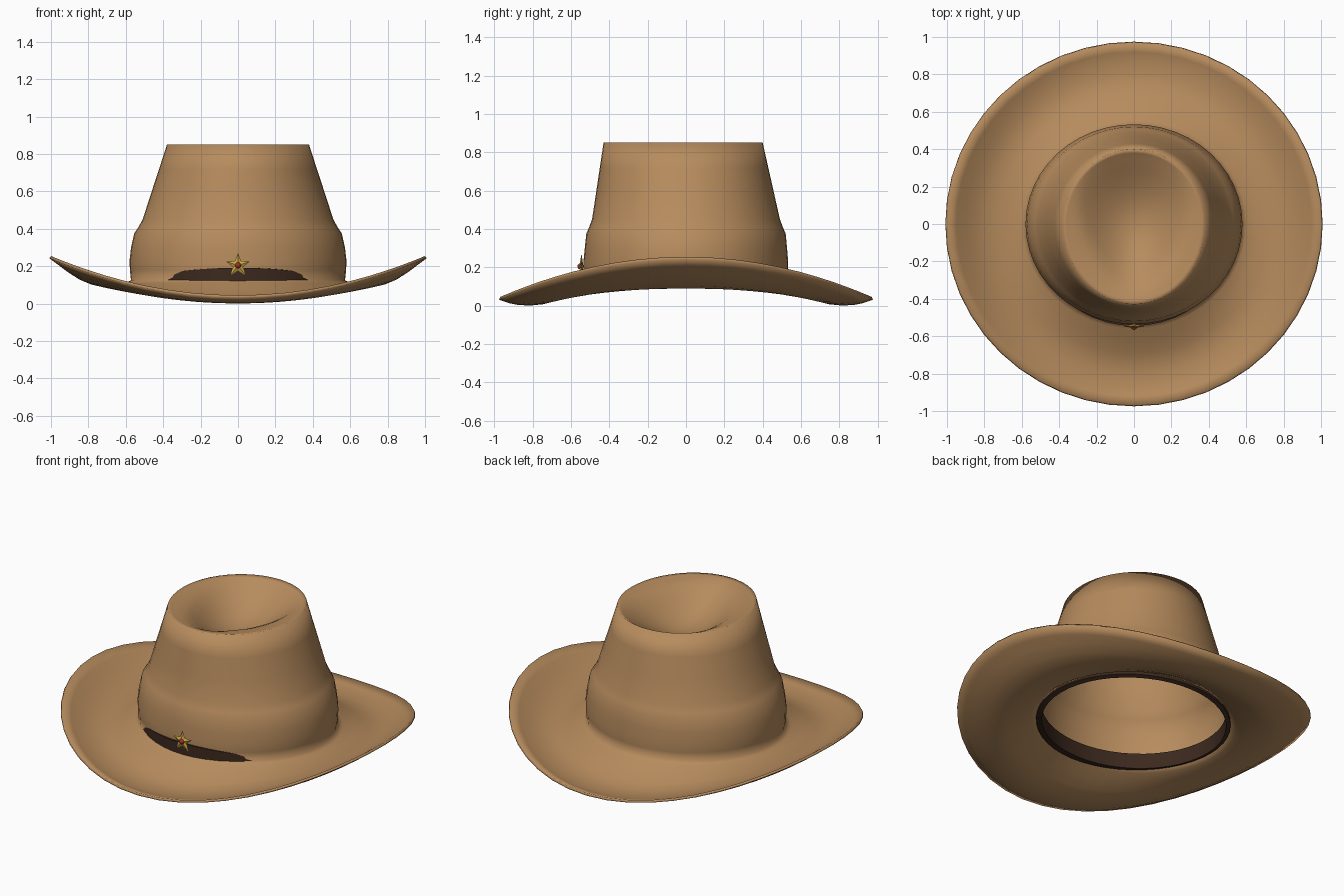
import bpy, bmesh, math

if "Cube" in bpy.data.objects:
    bpy.data.objects.remove(bpy.data.objects["Cube"])

N = 48


def material(name, rgb):
    m = bpy.data.materials.new(name)
    m.diffuse_color = (*rgb, 1)
    m.use_nodes = True
    m.node_tree.nodes["Principled BSDF"].inputs["Base Color"].default_value = m.diffuse_color
    return m


def finish(bm, name, mat, smooth=True):
    me = bpy.data.meshes.new(name)
    bm.to_mesh(me)
    bm.free()
    ob = bpy.data.objects.new(name, me)
    bpy.context.collection.objects.link(ob)
    me.materials.append(mat)
    for p in me.polygons:
        p.use_smooth = smooth
    return ob


def bridge(bm, a, b):
    for i in range(N):
        j = (i + 1) % N
        bm.faces.new((a[i], a[j], b[j], b[i]))


felt = material("felt", (0.47, 0.26, 0.11))
leather = material("leather", (0.045, 0.022, 0.013))
gold = material("gold", (0.6, 0.38, 0.06))
red = material("red", (0.35, 0.03, 0.02))

# Hat body rings, brim edge to crown rim:
# x radius, front radius, back radius, height at sides, height at front and back
rings = [
    (1.00, .97, .97, .255, .045), (.95, .92, .92, .218, .028),
    (.90, .87, .87, .180, .018), (.84, .81, .81, .142, .016),
    (.78, .75, .75, .117, .022), (.72, .69, .69, .106, .045),
    (.66, .62, .62, .104, .080), (.60, .56, .56, .110, .115),
    (.572, .53, .53, .125, .130), (.578, .535, .533, .18, .18),
    (.580, .535, .533, .23, .23), (.572, .528, .527, .30, .30),
    (.555, .52, .52, .375, .375), (.532, .505, .505, .41, .41),
    (.510, .49, .49, .45, .45), (.467, .47, .46, .583, .583),
    (.423, .45, .43, .717, .717), (.38, .43, .40, .85, .85),
]


def dented(x, y, t):
    # teardrop crease, wide at the back and narrow at the front
    w = 0.30 + 0.22 * y
    q = min(1, math.hypot(x / w, (y - 0.01) / 0.41))
    s = (1 - q * q) ** 1.5
    return 0.85 - 0.035 * (1 - t * t) - 0.13 * s


bm = bmesh.new()
prev = None
for rx, yf, yb, zx, zy in rings:
    loop = []
    for i in range(N):
        c, s = math.cos(math.tau * i / N), math.sin(math.tau * i / N)
        loop.append(bm.verts.new((rx * c, s * (yb if s > 0 else yf), zy + (zx - zy) * c * c)))
    if prev:
        bridge(bm, prev, loop)
    prev = loop

# Crown top with its crease
for t in (.95, .87, .77, .66, .55, .44, .33, .22, .11):
    loop = []
    for i in range(N):
        c, s = math.cos(math.tau * i / N), math.sin(math.tau * i / N)
        x, y = .38 * c * t, s * t * (.40 if s > 0 else .43)
        loop.append(bm.verts.new((x, y, dented(x, y, t))))
    bridge(bm, prev, loop)
    prev = loop
tip = bm.verts.new((0, 0, dented(0, 0, 0)))
for i in range(N):
    bm.faces.new((prev[i], prev[(i + 1) % N], tip))
hat = finish(bm, "hat_body", felt)
sol = hat.modifiers.new("thickness", 'SOLIDIFY')
sol.thickness = 0.015
sol.offset = -1

# Band: lines the inside and shows through at the front
bm = bmesh.new()
loops = [[] for _ in range(4)]
for i in range(N):
    c, s = math.cos(math.tau * i / N), math.sin(math.tau * i / N)
    front = max(0, -s)
    top = .13 + .062 * front ** 2
    ro = (.562, .515 + .03 * front)
    ri = (.535, .495)
    for loop, r, z in zip(loops, (ri, ro, ro, ri), (.095, .105, top, .19)):
        loop.append(bm.verts.new((r[0] * c, r[1] * s, z)))
for k in range(4):
    bridge(bm, loops[k], loops[(k + 1) % 4])
bmesh.ops.recalc_face_normals(bm, faces=bm.faces)
finish(bm, "hat_band", leather)
bpy.context.view_layer.objects.active = bpy.data.objects["hat_band"]
bpy.data.objects["hat_band"].select_set(True)
bpy.ops.object.shade_smooth_by_angle(angle=math.radians(35))

# Star badge with a raised centre
bm = bmesh.new()
cz = .205
center = bm.verts.new((0, -.557, cz))
back = bm.verts.new((0, -.535, cz))
pts = []
for i in range(10):
    r = .066 if i % 2 == 0 else .028
    a = math.pi / 2 + math.pi * i / 5
    pts.append(bm.verts.new((r * math.cos(a), -.545, cz + r * math.sin(a))))
for i in range(10):
    j = (i + 1) % 10
    bm.faces.new((center, pts[i], pts[j]))
    bm.faces.new((back, pts[j], pts[i]))
bmesh.ops.recalc_face_normals(bm, faces=bm.faces)
finish(bm, "star_badge", gold, False)

# Red stud in the star
bm = bmesh.new()
bmesh.ops.create_uvsphere(bm, u_segments=16, v_segments=8, radius=.016)
bmesh.ops.translate(bm, verts=bm.verts, vec=(0, -.55, cz))
finish(bm, "star_stud", red)
